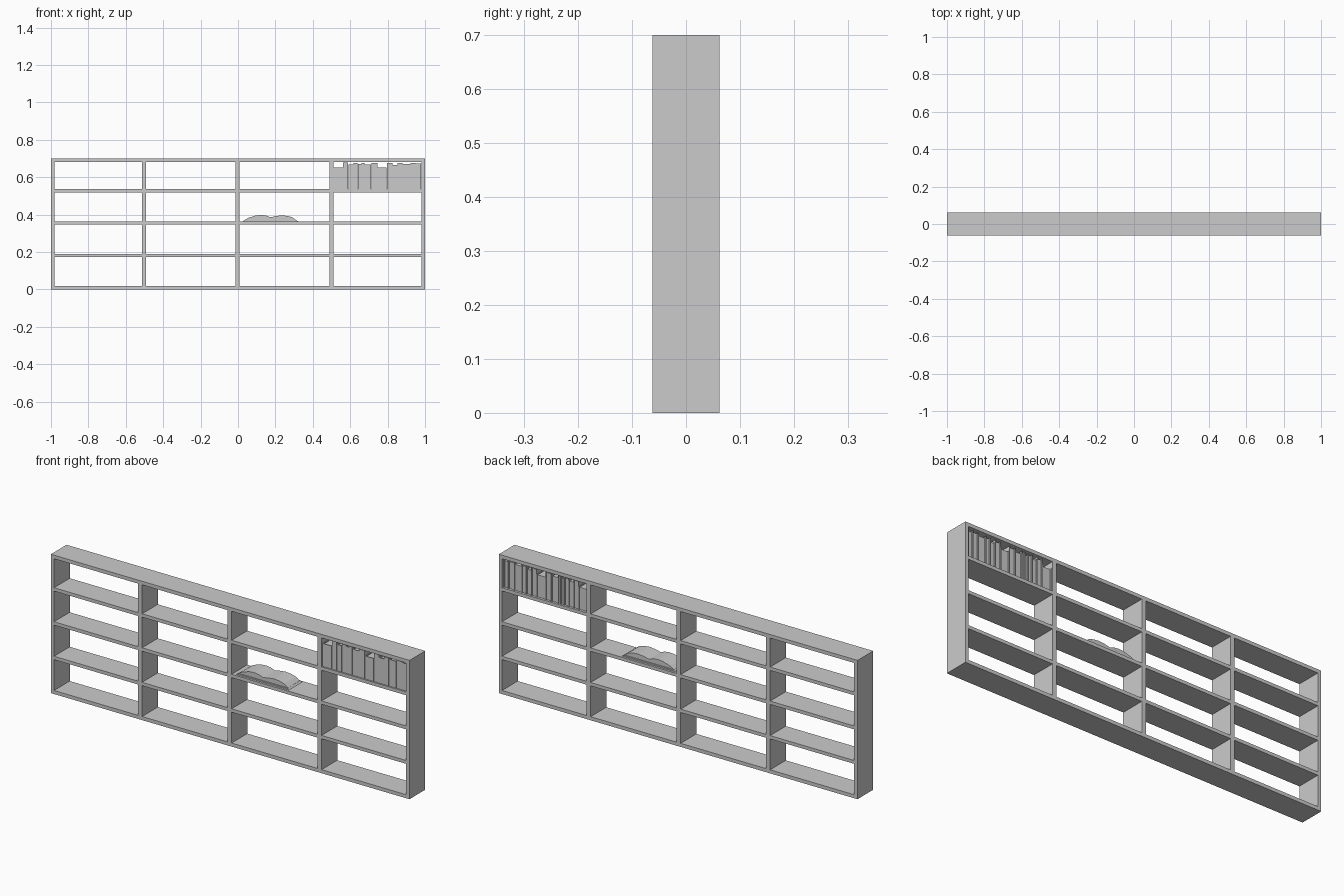
import bpy, bmesh

if "Cube" in bpy.data.objects:
    bpy.data.objects.remove(bpy.data.objects["Cube"])

grey = bpy.data.materials.new("plain grey")
grey.diffuse_color = (0.6, 0.6, 0.6, 1)
grey.use_nodes = True
grey.node_tree.nodes["Principled BSDF"].inputs["Base Color"].default_value = grey.diffuse_color


def finish(name, bm):
    bmesh.ops.recalc_face_normals(bm, faces=bm.faces)
    mesh = bpy.data.meshes.new(name)
    bm.to_mesh(mesh)
    bm.free()
    mesh.materials.append(grey)
    obj = bpy.data.objects.new(name, mesh)
    bpy.context.collection.objects.link(obj)
    return obj


def add_box(bm, x0, x1, y0, y1, z0, z1):
    verts = bmesh.ops.create_cube(bm, size=1)["verts"]
    for v in verts:
        v.co = (x1 if v.co.x > 0 else x0, y1 if v.co.y > 0 else y0,
                z1 if v.co.z > 0 else z0)


def box(name, *bounds):
    bm = bmesh.new()
    add_box(bm, *bounds)
    return finish(name, bm)


def extrude_profile(name, points, y0, y1):
    bm = bmesh.new()
    face = bm.faces.new([bm.verts.new((x, y0, z)) for x, z in points])
    new = bmesh.ops.extrude_face_region(bm, geom=[face])["geom"]
    for v in new:
        if isinstance(v, bmesh.types.BMVert):
            v.co.y = y1
    return finish(name, bm)


# Outer frame
D = 0.0625
T = 0.018
box("left_side", -1, -1 + T, -D, D, 0, 0.7)
box("right_side", 1 - T, 1, -D, D, 0, 0.7)
box("top_board", -1 + T, 1 - T, -D, D, 0.7 - T, 0.7)
box("bottom_board", -1 + T, 1 - T, -D, D, 0, T)

# Dividers and shelves
dividers = (-0.502, -0.003, 0.499)
for x in dividers:
    box("divider", x - 0.011, x + 0.011, -D, D, T, 0.7 - T)
edges = [-1 + T] + [x + s for x in dividers for s in (-0.011, 0.011)] + [1 - T]
for z in (0.182, 0.356, 0.5275):
    for a, b in zip(edges[::2], edges[1::2]):
        box("shelf", a, b, -D, D, z - 0.0085, z + 0.0085)

# Row of standing books: (right edge, top height), covers around inset pages
x = 0.51
base = 0.534
c = 0.003
for right, top in ((0.562, 0.652), (0.590, 0.679), (0.618, 0.668), (0.641, 0.677),
                   (0.660, 0.672), (0.676, 0.677), (0.713, 0.668), (0.746, 0.677),
                   (0.796, 0.652), (0.826, 0.677), (0.853, 0.665), (0.880, 0.676),
                   (0.922, 0.671), (0.953, 0.677), (0.979, 0.674)):
    bm = bmesh.new()
    y0, y1 = -0.055, 0.055
    right_in = right - 0.001
    add_box(bm, x, x + c, y0, y1, base, top)
    add_box(bm, right_in - c, right_in, y0, y1, base, top)
    add_box(bm, x + c, right_in - c, y0, y0 + c, base, top)
    add_box(bm, x + c, right_in - c, y0 + c, y1 - 0.005, base, top - 0.005)
    finish("standing_book", bm)
    x = right

# Open book lying on the shelf: thin cover and two arched page stacks
cover = [(0.027, 0.3645), (0.32, 0.3645), (0.312, 0.371), (0.035, 0.371)]
extrude_profile("open_book_cover", cover, -0.052, 0.052)
pages = [(0.036, 0.371), (0.311, 0.371), (0.290, 0.386), (0.265, 0.393),
         (0.235, 0.396), (0.205, 0.393), (0.174, 0.386), (0.150, 0.395),
         (0.125, 0.398), (0.098, 0.396), (0.075, 0.389), (0.055, 0.383)]
extrude_profile("open_book_pages", pages, -0.047, 0.047)
